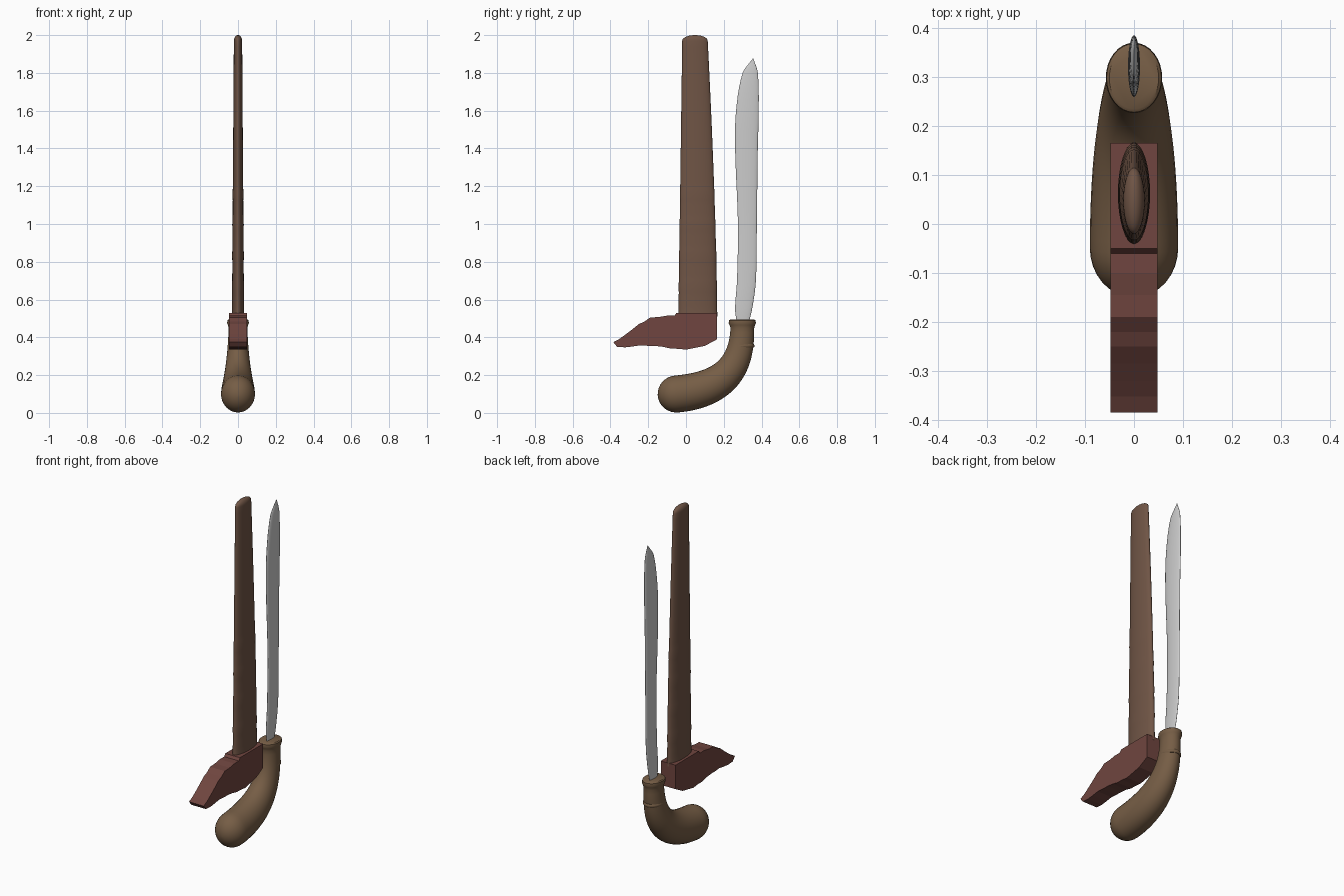
import bpy, bmesh, math, random
from mathutils import Vector
from mathutils.geometry import interpolate_bezier

cube = bpy.data.objects.get("Cube")
if cube:
    bpy.data.objects.remove(cube, do_unlink=True)

ACROSS = Vector((1, 0, 0))
DEPTH = Vector((0, 1, 0))


def material(name, colour):
    mat = bpy.data.materials.new(name)
    mat.use_nodes = True
    mat.diffuse_color = (*colour, 1)
    shader = mat.node_tree.nodes["Principled BSDF"]
    shader.inputs["Base Color"].default_value = (*colour, 1)
    return mat


def finish(name, bm, mat=None, smooth=True):
    bmesh.ops.recalc_face_normals(bm, faces=bm.faces)
    mesh = bpy.data.meshes.new(name)
    bm.to_mesh(mesh)
    bm.free()
    obj = bpy.data.objects.new(name, mesh)
    bpy.context.collection.objects.link(obj)
    if mat:
        mesh.materials.append(mat)
    if smooth:
        bpy.ops.object.select_all(action="DESELECT")
        obj.select_set(True)
        bpy.context.view_layer.objects.active = obj
        bpy.ops.object.shade_smooth_by_angle(angle=math.radians(40))


def loft(name, sections, mat=None, sides=32):
    """Join elliptical sections given as (centre, half axis, half width in x)."""
    bm = bmesh.new()
    rings = []
    for centre, axis, half in sections:
        angles = [math.tau * k / sides for k in range(sides)]
        rings.append([bm.verts.new(centre + axis * math.cos(a) + ACROSS * half * math.sin(a))
                      for a in angles])
    for lower, upper in zip(rings, rings[1:]):
        for k in range(sides):
            n = (k + 1) % sides
            bm.faces.new((lower[k], lower[n], upper[n], upper[k]))
    bm.faces.new(rings[0])
    bm.faces.new(rings[-1])
    finish(name, bm, mat)


def level(y, z, depth, half):
    """A horizontal section."""
    return Vector((0, y, z)), DEPTH * depth, half


def mix(a, b, t):
    return a + (b - a) * t


scabbard_wood = material("scabbard_wood", (0.16, 0.09, 0.06))
mouth_wood = material("mouth_wood", (0.16, 0.06, 0.05))
handle_wood = material("handle_wood", (0.18, 0.11, 0.06))

# Scabbard: tapering body with carved lips low down, closed by a shallow dome
body = []
steps = 45
for i in range(steps + 1):
    t = i / steps
    front = mix(-0.04, -0.02, t)
    back = mix(0.165, 0.115, t ** 1.5)
    lip = 0.002 if i % 5 == 0 and t < 0.5 else 0
    body.append(level((front + back) / 2, mix(0.51, 1.97, t),
                      (back - front) / 2 + lip, mix(0.032, 0.022, t) + lip))
rim, rim_axis, rim_half = body[-1]
for degrees in range(15, 90, 12):
    a = math.radians(degrees)
    rise = Vector((0, 0, 0.03 * math.sin(a)))
    body.append((rim + rise, rim_axis * math.cos(a), rim_half * math.cos(a)))
loft("scabbard", body, scabbard_wood)

# Scabbard mouth: a silhouette with chipped edges, given thickness
random.seed(4)
outline = [(0.165, 0.39), (0.165, 0.53), (-0.05, 0.53), (-0.06, 0.515), (-0.1, 0.515),
           (-0.19, 0.505), (-0.25, 0.47), (-0.32, 0.415), (-0.385, 0.375),
           (-0.365, 0.35), (-0.2, 0.355), (0, 0.335), (0.1, 0.355)]
chipped = []
for here, following in zip(outline, outline[1:] + outline[:1]):
    start, end = Vector((0, *here)), Vector((0, *following))
    chipped.append(start)
    if start.y < 0 or end.y < 0.1:
        cuts = max(1, round((end - start).length * 25))
        if start.y < 0.1:
            for c in range(1, cuts):
                chip = random.uniform(-1, 1) * 0.005
                chipped.append(start.lerp(end, c / cuts) + Vector((0, 0, chip)))
thickness = 0.095
bm = bmesh.new()
face = bm.faces.new([bm.verts.new(p - ACROSS * thickness / 2) for p in chipped])
extruded = bmesh.ops.extrude_face_region(bm, geom=[face])
moved = [v for v in extruded["geom"] if isinstance(v, bmesh.types.BMVert)]
bmesh.ops.translate(bm, vec=ACROSS * thickness, verts=moved)
finish("scabbard_mouth", bm, mouth_wood, smooth=False)

# Blade: smooth curve through (height, middle, half depth), thinning with its depth
stations = [Vector(s) for s in (
    (0.47, 0.3, 0.03), (0.55, 0.305, 0.045), (0.7, 0.32, 0.05), (1, 0.325, 0.05),
    (1.4, 0.32, 0.06), (1.6, 0.325, 0.06), (1.8, 0.34, 0.04), (1.875, 0.355, 0.002))]
slopes = [(stations[min(i + 1, len(stations) - 1)] - stations[max(i - 1, 0)])
          for i in range(len(stations))]
blade = []
for i in range(len(stations) - 1):
    a, b = stations[i], stations[i + 1]
    reach = (b.x - a.x) / 3
    curve = interpolate_bezier(a, a + slopes[i] * (reach / slopes[i].x),
                               b - slopes[i + 1] * (reach / slopes[i + 1].x), b, 6)
    blade += [level(y, z, depth, depth / 5) for z, y, depth in curve[:-1]]
z, y, depth = stations[-1]
blade.append(level(y, z, depth, depth / 5))
loft("blade", blade)

# Handle: flared collar, then a grip swept along a curve into a rounded pommel
neck_y = 0.298
handle = [level(neck_y, z, r, r * 0.8) for z, r in
          ((0.495, 0.063), (0.49, 0.07), (0.475, 0.072), (0.465, 0.067))]
path = interpolate_bezier(Vector((0, neck_y, 0.45)), Vector((0, neck_y, 0.22)),
                          Vector((0, 0.17, 0.12)), Vector((0, -0.05, 0.1)), 30)
for i, point in enumerate(path):
    t = i / (len(path) - 1)
    tangent = (path[min(i + 1, len(path) - 1)] - path[max(i - 1, 0)]).normalized()
    swell = math.sin(t * math.pi / 2) ** 1.5
    handle.append((point, tangent.cross(ACROSS) * -mix(0.063, 0.098, swell),
                   mix(0.05, 0.09, swell)))
end, end_axis, end_half = handle[-1]
for degrees in range(10, 90, 11):
    a = math.radians(degrees)
    handle.append((end + tangent * 0.1 * math.sin(a),
                   end_axis * math.cos(a), end_half * math.cos(a)))
loft("handle", handle, handle_wood)

# Raised ring at the foot of the neck
loft("neck_ring", [level(neck_y - 0.002, 0.355 + dz, r, r * 0.82) for dz, r in
                   ((0.01, 0.062), (0.003, 0.067), (-0.003, 0.067), (-0.01, 0.062))],
     handle_wood)
